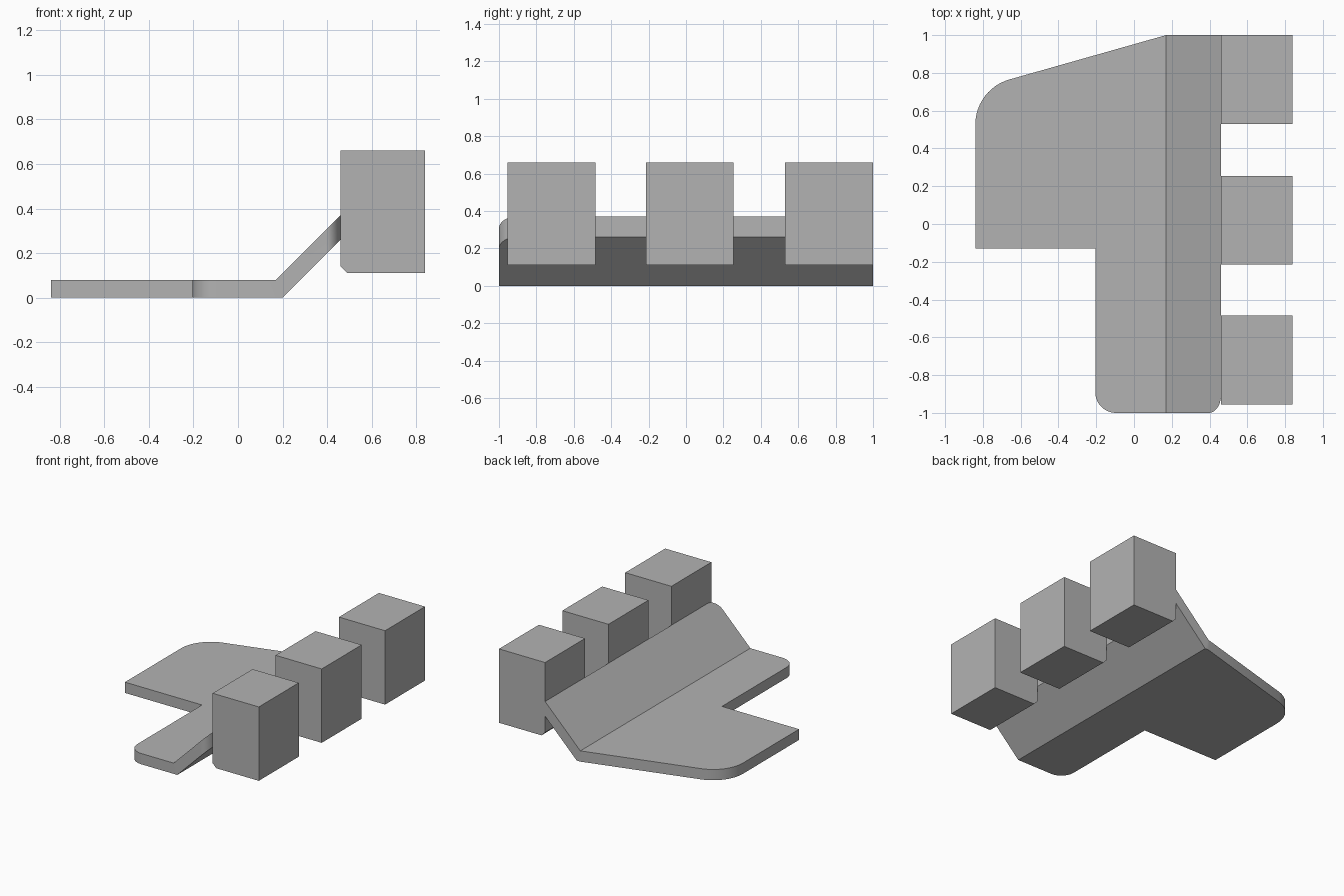
import bpy
import bmesh
import math
from mathutils import Vector

cube = bpy.data.objects.get("Cube")
if cube:
    bpy.data.objects.remove(cube, do_unlink=True)

THICK = 0.08
BEND_TOP, BEND_BOTTOM = 0.17, 0.2
EDGE_X = 0.46

grey = bpy.data.materials.new("plain_grey")
grey.use_nodes = True
colour = (0.45, 0.45, 0.45, 1)
grey.diffuse_color = colour
grey.node_tree.nodes["Principled BSDF"].inputs["Base Color"].default_value = colour


def add_object(name, bm):
    bmesh.ops.recalc_face_normals(bm, faces=bm.faces)
    mesh = bpy.data.meshes.new(name)
    bm.to_mesh(mesh)
    bm.free()
    mesh.materials.append(grey)
    obj = bpy.data.objects.new(name, mesh)
    bpy.context.collection.objects.link(obj)
    return obj


def prism(points, offset):
    """Extrude a closed planar outline by an offset."""
    bm = bmesh.new()
    face = bm.faces.new([bm.verts.new(p) for p in points])
    result = bmesh.ops.extrude_face_region(bm, geom=[face], use_keep_orig=True)
    moved = [v for v in result["geom"] if isinstance(v, bmesh.types.BMVert)]
    bmesh.ops.translate(bm, verts=moved, vec=offset)
    return bm


def rounded_outline(corners, steps=12):
    """Corners are (x, y, tangent length in x, tangent length in y)."""
    outline = []
    count = len(corners)
    for i, (x, y, first, second) in enumerate(corners):
        here = Vector((x, y, 0))
        if not first:
            outline.append(here)
            continue
        to_prev = (Vector((*corners[i - 1][:2], 0)) - here).normalized()
        to_next = (Vector((*corners[(i + 1) % count][:2], 0)) - here).normalized()
        a, b = to_prev * first, to_next * second
        # Affine arc tangent to both sides
        half = to_prev.angle(to_next) / 2
        sweep = math.pi / 2 - half
        for k in range(steps + 1):
            t = -sweep + 2 * sweep * k / steps
            along = (1 - math.sin(half) * math.cos(t)) / math.cos(half) ** 2
            across = math.sin(t) / math.sin(sweep)
            outline.append(here + (a + b) / 2 * along + (b - a) / 2 * across)
    return outline


# Bent plate: flat slab with rounded corners, folded up along one line
corners = [
    (-0.84, -0.13, 0, 0),
    (-0.205, -0.13, 0, 0),
    (-0.205, -1, 0.11, 0.11),
    (EDGE_X, -1, 0.065, 0.09),
    (EDGE_X, 1, 0, 0),
    (BEND_TOP, 1, 0, 0),
    (-0.84, 0.714, 0.187, 0.187),
]
bm = prism(rounded_outline(corners), (0, 0, THICK))
bmesh.ops.bisect_plane(
    bm, geom=bm.verts[:] + bm.edges[:] + bm.faces[:],
    plane_co=(BEND_BOTTOM, 0, 0),
    plane_no=(THICK, 0, BEND_BOTTOM - BEND_TOP))
for v in bm.verts:
    bend = BEND_TOP if v.co.z > THICK / 2 else BEND_BOTTOM
    v.co.z += max(0, v.co.x - bend)
plate = add_object("bent_plate", bm)
bpy.ops.object.select_all(action="DESELECT")
plate.select_set(True)
bpy.context.view_layer.objects.active = plate
bpy.ops.object.shade_smooth_by_angle(angle=math.radians(25))

# Three blocks along the raised edge, each with a clipped lower inner corner
profile = [(EDGE_X, 0.14), (0.49, 0.11), (0.84, 0.11), (0.84, 0.66), (EDGE_X, 0.66)]
for name, start in (("front", -0.955), ("middle", -0.215), ("back", 0.53)):
    bm = prism([(x, start, z) for x, z in profile], (0, 0.47, 0))
    add_object(name + "_block", bm)
